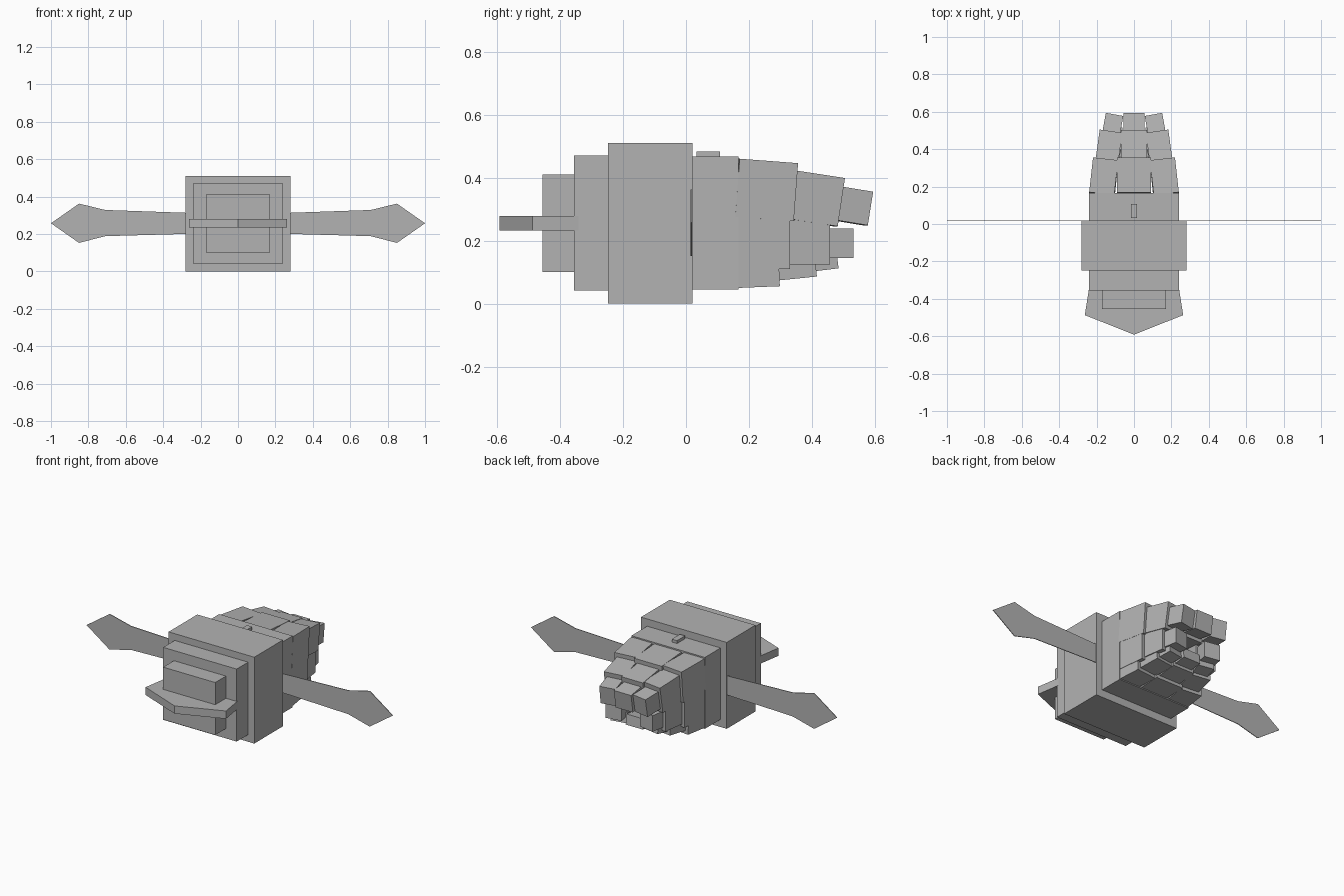
import bpy
import bmesh
from mathutils import Matrix, Euler, Vector

cube = bpy.data.objects.get("Cube")
if cube:
    bpy.data.objects.remove(cube, do_unlink=True)

grey = bpy.data.materials.new("plain_grey")
grey.use_nodes = True
colour = (0.45, 0.45, 0.45, 1)
grey.diffuse_color = colour
grey.node_tree.nodes["Principled BSDF"].inputs["Base Color"].default_value = colour


def finish(name, bm):
    bmesh.ops.recalc_face_normals(bm, faces=bm.faces)
    mesh = bpy.data.meshes.new(name)
    bm.to_mesh(mesh)
    bm.free()
    mesh.materials.append(grey)
    obj = bpy.data.objects.new(name, mesh)
    bpy.context.collection.objects.link(obj)
    return obj


def box(name, centre, size, pitch=0, yaw=0):
    bm = bmesh.new()
    rotation = Euler((pitch, 0, yaw)).to_matrix().to_4x4()
    matrix = Matrix.Translation(centre) @ rotation @ Matrix.Diagonal((*size, 1))
    bmesh.ops.create_cube(bm, size=1, matrix=matrix)
    return finish(name, bm)


def block(name, half_width, y0, y1, z0, z1):
    return box(name, (0, (y0 + y1) / 2, (z0 + z1) / 2),
               (2 * half_width, y1 - y0, z1 - z0))


def plate(name, points, depth):
    # Extrude a flat outline along the given vector
    bm = bmesh.new()
    face = bm.faces.new([bm.verts.new(p) for p in points])
    new = bmesh.ops.extrude_face_region(bm, geom=[face])["geom"]
    verts = [v for v in new if isinstance(v, bmesh.types.BMVert)]
    bmesh.ops.translate(bm, verts=verts, vec=Vector(depth))
    return finish(name, bm)


# Stepped body
block("front_step", 0.17, -0.455, -0.35, 0.10, 0.41)
block("middle_step", 0.24, -0.355, -0.24, 0.042, 0.47)
block("main_body", 0.28, -0.248, 0.02, 0, 0.51)
block("rear_collar", 0.24, 0.01, 0.167, 0.045, 0.467)
block("top_button", 0.017, 0.033, 0.108, 0.45, 0.484)

# Pointed shelf on the front
shelf = [(0, -0.592), (0.263, -0.487), (0.235, -0.31), (-0.235, -0.31), (-0.263, -0.487)]
plate("front_shelf", [(x, y, 0.233) for x, y in shelf], (0, 0, 0.046))

# Thin arrow-headed side blades
blade = [(0.2, 0.315), (0.28, 0.313), (0.71, 0.328), (0.85, 0.362), (1, 0.257),
         (0.85, 0.152), (0.71, 0.188), (0.28, 0.2), (0.2, 0.198)]
for side, label in ((1, "left"), (-1, "right")):
    plate(label + "_blade", [(side * x, 0.015, z) for x, z in blade], (0, 0.004, 0))

# Rear fingers: each row lists y, z, length, height, pitch for its three links
rows = {
    "upper": [(0.255, 0.361, 0.187, 0.185, -0.075),
              (0.415, 0.334, 0.155, 0.155, -0.15),
              (0.53, 0.311, 0.11, 0.108, -0.16)],
    "middle": [(0.245, 0.192, 0.17, 0.165, 0),
               (0.385, 0.195, 0.14, 0.14, 0),
               (0.487, 0.192, 0.086, 0.095, 0)],
    "lower": [(0.225, 0.105, 0.14, 0.105, 0.04),
              (0.345, 0.122, 0.13, 0.085, 0.1),
              (0.437, 0.137, 0.085, 0.06, 0.12)],
}
centre_widths = (0.18, 0.14, 0.112)
outer = [(0.163, 0.135, 0.11), (0.135, 0.122, 0.14), (0.115, 0.095, 0.18)]

for row, links in rows.items():
    for i, (y, z, length, height, pitch) in enumerate(links):
        if row != "middle":
            box(f"{row}_centre_link_{i}", (0, y, z),
                (centre_widths[i], length, height), pitch)
        x, width, yaw = outer[i]
        for side, label in ((1, "left"), (-1, "right")):
            box(f"{row}_{label}_link_{i}", (side * x, y - 0.006, z),
                (width, length, height), pitch, side * yaw)
